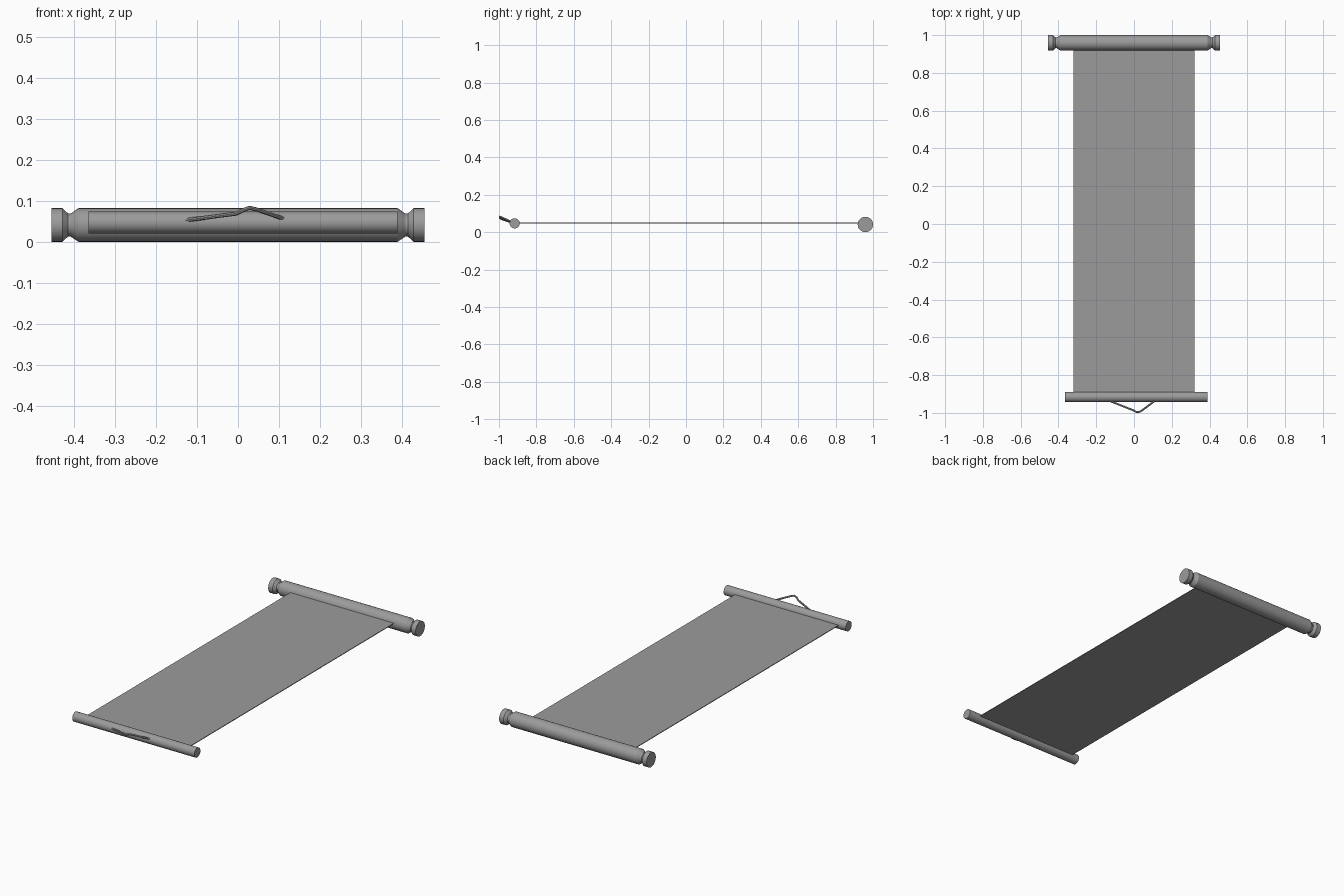
import bpy, bmesh, math
from mathutils import Vector

cube = bpy.data.objects.get("Cube")
if cube:
    bpy.data.objects.remove(cube, do_unlink=True)

# Single grey material
grey = bpy.data.materials.new("plain grey")
grey.use_nodes = True
grey.diffuse_color = (0.33, 0.33, 0.33, 1)
grey.node_tree.nodes["Principled BSDF"].inputs["Base Color"].default_value = (0.33, 0.33, 0.33, 1)


def add_object(name, bm):
    bmesh.ops.recalc_face_normals(bm, faces=bm.faces)
    mesh = bpy.data.meshes.new(name)
    bm.to_mesh(mesh)
    bm.free()
    mesh.materials.append(grey)
    obj = bpy.data.objects.new(name, mesh)
    bpy.context.collection.objects.link(obj)
    bpy.ops.object.select_all(action='DESELECT')
    obj.select_set(True)
    bpy.context.view_layer.objects.active = obj
    bpy.ops.object.shade_smooth_by_angle(angle=math.radians(25))
    return obj


def loft(bm, rings):
    """Skin a list of vertex rings and cap both ends."""
    count = len(rings[0])
    for a, b in zip(rings, rings[1:]):
        for i in range(count):
            j = (i + 1) % count
            bm.faces.new((a[i], a[j], b[j], b[i]))
    bm.faces.new(rings[0])
    bm.faces.new(rings[-1])


def turned_rod(name, profile, y, z, sides=32):
    """Revolve (x, radius) points about an axis along x."""
    bm = bmesh.new()
    rings = []
    for x, r in profile:
        angles = [math.tau * i / sides for i in range(sides)]
        rings.append([bm.verts.new((x, y + r * math.cos(a), z + r * math.sin(a))) for a in angles])
    loft(bm, rings)
    return add_object(name, bm)


# Large roller with a grooved knob at each end
half = [(0.456, 0.041), (0.429, 0.041), (0.415, 0.028), (0.409, 0.028), (0.390, 0.041)]
profile = [(-x, r) for x, r in half] + half[::-1]
turned_rod("bottom_roller", profile, 0.959, 0.041)

# Thin hanging rod
turned_rod("top_rod", [(-0.365, 0.027), (0.39, 0.027)], -0.916, 0.047)

# Flat sheet between the rods
bm = bmesh.new()
bmesh.ops.create_cube(bm, size=1)
for v in bm.verts:
    v.co = Vector((v.co.x * 0.64, v.co.y * 1.875 + 0.0215, v.co.z * 0.004 + 0.049))
add_object("sheet", bm)

# Hanging cord, a thin tube along a bent path
path = [Vector(p) for p in (
    (-0.133, -0.935, 0.052), (-0.004, -0.986, 0.069), (0.012, -0.995, 0.077),
    (0.028, -0.995, 0.083), (0.045, -0.985, 0.079), (0.112, -0.935, 0.056))]
bm = bmesh.new()
rings = []
for i, p in enumerate(path):
    tangent = (path[min(i + 1, len(path) - 1)] - path[max(i - 1, 0)]).normalized()
    side = tangent.cross(Vector((0, 0, 1))).normalized()
    up = side.cross(tangent)
    angles = [math.tau * k / 8 for k in range(8)]
    rings.append([bm.verts.new(p + 0.005 * (side * math.cos(a) + up * math.sin(a))) for a in angles])
loft(bm, rings)
add_object("hanging_cord", bm)
